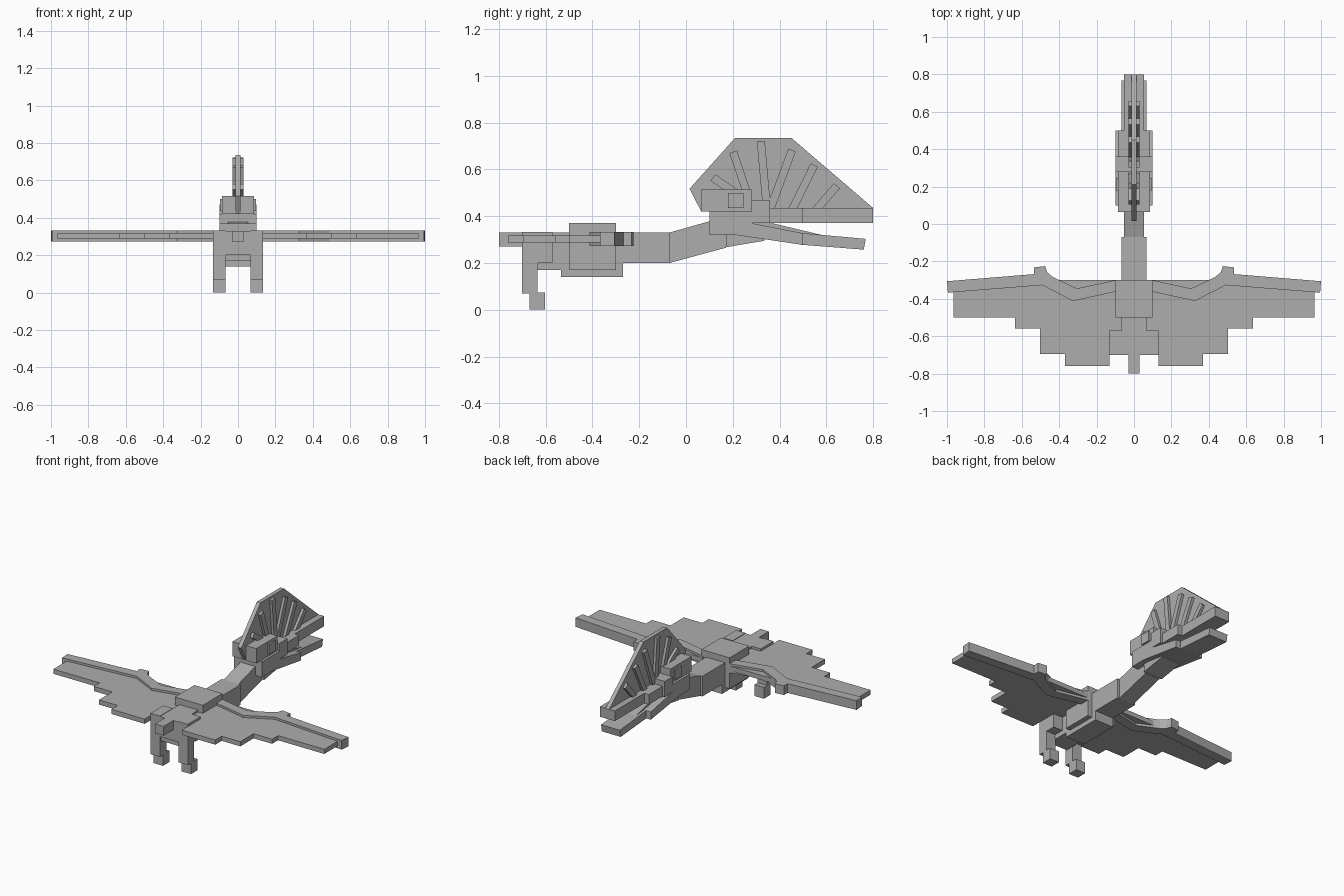
import bpy, bmesh, math
from mathutils import Vector

cube = bpy.data.objects.get("Cube")
if cube:
    bpy.data.objects.remove(cube, do_unlink=True)

grey = bpy.data.materials.new("stone_grey")
grey.use_nodes = True
tone = (0.42, 0.42, 0.42, 1)
grey.diffuse_color = tone
grey.node_tree.nodes["Principled BSDF"].inputs["Base Color"].default_value = tone


def prism(name, points, low, high, axis):
    """Extrude a flat outline: axis 'x' takes (y, z) points, axis 'z' takes (x, y)."""
    place = (lambda p, d: (d, *p)) if axis == "x" else (lambda p, d: (*p, d))
    bm = bmesh.new()
    base = bm.faces.new([bm.verts.new(place(p, low)) for p in points])
    top = bmesh.ops.extrude_face_region(bm, geom=[base])["geom"]
    shift = Vector(place((0, 0), high - low))
    bmesh.ops.translate(bm, vec=shift, verts=[v for v in top if isinstance(v, bmesh.types.BMVert)])
    bmesh.ops.recalc_face_normals(bm, faces=bm.faces)
    mesh = bpy.data.meshes.new(name)
    bm.to_mesh(mesh)
    bm.free()
    mesh.materials.append(grey)
    obj = bpy.data.objects.new(name, mesh)
    bpy.context.collection.objects.link(obj)
    return obj


def slab(name, half, points):
    """Side profile centred on the body's middle plane."""
    return prism(name, points, -half, half, "x")


def rect(a0, a1, b0, b1):
    return [(a0, b0), (a1, b0), (a1, b1), (a0, b1)]


def bar(start, end, width):
    """Outline of a straight strip between two points."""
    a, b = Vector(start), Vector(end)
    d = (b - a).normalized() * width / 2
    n = Vector((-d.y, d.x))
    return [tuple(p) for p in (a + n, a - n, b - n, b + n)]


# Body
slab("torso", 0.067, rect(-0.70, -0.07, 0.20, 0.33))
slab("rump", 0.067, rect(-0.69, -0.50, 0.17, 0.325))
slab("belly", 0.067, rect(-0.535, -0.27, 0.14, 0.32))
slab("shoulders", 0.10, rect(-0.50, -0.30, 0.17, 0.37))
slab("tail", 0.03, rect(-0.80, -0.69, 0.27, 0.33))

# Neck and throat
slab("neck", 0.053, [(-0.08, 0.20), (-0.07, 0.20), (0.17, 0.265), (0.22, 0.38), (0.10, 0.378), (-0.07, 0.33), (-0.08, 0.33)])
slab("throat", 0.067, [(0.17, 0.267), (0.335, 0.295), (0.33, 0.34), (0.17, 0.34)])
slab("mouth_lining", 0.05, [(0.25, 0.33), (0.40, 0.31), (0.60, 0.315), (0.36, 0.372), (0.25, 0.372)])

# Head and beak
slab("skull", 0.085, rect(0.065, 0.28, 0.42, 0.515))
slab("cheek", 0.10, rect(0.10, 0.285, 0.32, 0.42))
slab("brow", 0.10, rect(0.28, 0.36, 0.37, 0.47))
slab("eyes", 0.095, rect(0.18, 0.245, 0.435, 0.50))
slab("upper_beak_base", 0.085, rect(0.35, 0.50, 0.37, 0.435))
slab("upper_beak_tip", 0.053, rect(0.49, 0.80, 0.37, 0.435))
slab("jaw_base", 0.10, [(0.21, 0.32), (0.50, 0.277), (0.50, 0.327), (0.28, 0.37)])
slab("jaw_tip", 0.067, [(0.49, 0.278), (0.76, 0.257), (0.768, 0.303), (0.49, 0.328)])

# Crest fin with raised ribs on both sides
slab("crest", 0.013, [(0.065, 0.42), (0.015, 0.517), (0.21, 0.735), (0.45, 0.735), (0.80, 0.435)])
ribs = [((0.21, 0.50), (0.115, 0.565)), ((0.26, 0.50), (0.202, 0.675)),
        ((0.345, 0.44), (0.32, 0.72)), ((0.36, 0.43), (0.453, 0.682)),
        ((0.45, 0.42), (0.548, 0.618)), ((0.55, 0.42), (0.645, 0.53))]
for i, (start, end) in enumerate(ribs):
    slab(f"crest_rib_{i + 1}", 0.03, bar(start, end, 0.034))

# Wings and legs, mirrored left and right
membrane = [(0.05, -0.30), (0.41, -0.30), (0.50, -0.31), (0.965, -0.35), (0.965, -0.50),
            (0.635, -0.50), (0.635, -0.56), (0.503, -0.56), (0.503, -0.695),
            (0.37, -0.695), (0.37, -0.76), (0.132, -0.76), (0.132, -0.69), (0.05, -0.69)]
arm = [(0.09, -0.298), (0.305, -0.345), (0.435, -0.283), (0.465, -0.257), (0.475, -0.225),
       (0.535, -0.232), (0.535, -0.268), (1.0, -0.306), (0.995, -0.367),
       (0.49, -0.327), (0.326, -0.412), (0.09, -0.36)]
for side, s in (("left", 1), ("right", -1)):
    mirror = lambda pts: [(s * x, y) for x, y in pts]
    prism(f"{side}_wing_membrane", mirror(membrane), 0.288, 0.318, "z")
    prism(f"{side}_wing_arm", mirror(arm), 0.273, 0.332, "z")
    for part, y0, y1, z0, z1 in (("thigh", -0.70, -0.57, 0.20, 0.333),
                                 ("shin", -0.70, -0.635, 0.07, 0.21),
                                 ("foot", -0.668, -0.602, 0.0, 0.073)):
        prism(f"{side}_{part}", rect(y0, y1, z0, z1), s * 0.066, s * 0.133, "x")
